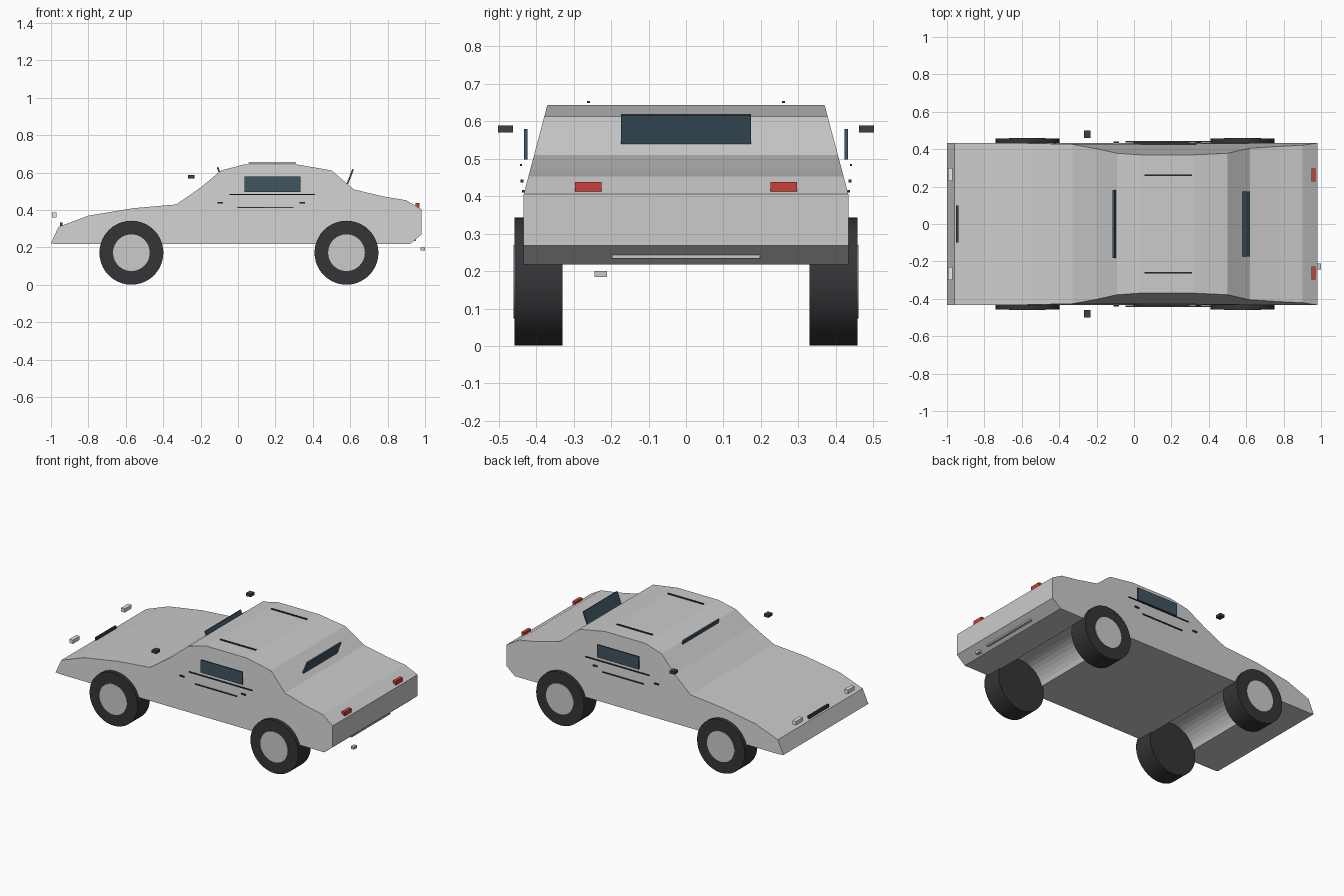
import bpy, bmesh, math

if "Cube" in bpy.data.objects:
    bpy.data.objects.remove(bpy.data.objects["Cube"])

def mat(name, c):
    m = bpy.data.materials.new(name)
    m.diffuse_color = (*c, 1)
    m.use_nodes = True
    m.node_tree.nodes["Principled BSDF"].inputs["Base Color"].default_value = m.diffuse_color
    return m

dark = mat("dark_trim", (0.05, 0.05, 0.055))
rubber = mat("rubber", (0.035, 0.035, 0.04))
glass = mat("glass", (0.05, 0.09, 0.12))
red = mat("red_lens", (0.6, 0.05, 0.04))
cream = mat("cream_lens", (0.85, 0.82, 0.68))
silver = mat("silver", (0.55, 0.56, 0.58))

def box(name, loc, size, m=None, tilt=0):
    bpy.ops.mesh.primitive_cube_add(size=1, location=loc, rotation=(0, tilt, 0))
    o = bpy.context.object
    o.name = name
    o.scale = size
    if m:
        o.data.materials.append(m)
    return o

def wheel_disc(name, r, y0, y1, x, m):
    bpy.ops.mesh.primitive_cylinder_add(vertices=40, radius=r, depth=abs(y1 - y0),
        location=(x, (y0 + y1) / 2, WZ), rotation=(math.pi / 2, 0, 0))
    o = bpy.context.object
    o.name = name
    o.data.materials.append(m)
    bpy.ops.object.shade_smooth_by_angle()

WZ, WHEELS = 0.172, (-0.57, 0.58)

# body: side profile with wheel arches, narrowing towards the roof
profile = [(-1.0, .222), (-.96, .31), (-.80, .37), (-.56, .41), (-.33, .43), (-.20, .52),
           (-.09, .612), (.03, .643), (.32, .643), (.50, .612), (.62, .51), (.78, .472),
           (.90, .452), (.98, .405), (.98, .268), (.92, .218)]
R = 0.163
a0 = math.asin((.218 - WZ) / R)
for wx in reversed(WHEELS):
    for i in range(17):
        a = a0 + (math.pi - 2 * a0) * i / 16
        profile.append((wx + R * math.cos(a), WZ + R * math.sin(a)))
profile.append((-.97, .218))

bm = bmesh.new()
sides = []
for s in (-1, 1):
    sides.append([bm.verts.new((x, s * (.433 - max(0, z - .405) * .265), z)) for x, z in profile])
    bm.faces.new(sides[-1])
n = len(profile)
for i in range(n):
    j = (i + 1) % n
    bm.faces.new((sides[0][i], sides[0][j], sides[1][j], sides[1][i]))
bmesh.ops.recalc_face_normals(bm, faces=bm.faces)
me = bpy.data.meshes.new("body")
bm.to_mesh(me)
bm.free()
bpy.context.collection.objects.link(bpy.data.objects.new("body", me))

for s, side in ((-1, "right"), (1, "left")):
    # wheels
    for wx, end in zip(WHEELS, ("front", "rear")):
        wheel_disc(f"{end}_{side}_tyre", 0.171, s * .329, s * .457, wx, rubber)
        wheel_disc(f"{end}_{side}_hub", 0.098, s * .34, s * .46, wx, silver)
    # lights
    box(f"{side}_headlight", (-.983, s * .265, .374), (.025, .07, .025), cream)
    box(f"{side}_taillight", (.959, s * .261, .425), (.022, .07, .025), red)
    # side window, mirror, roof rail
    box(f"{side}_window", (.185, s * .428, .538), (.298, .009, .082), glass)
    box(f"{side}_mirror", (-.25, s * .481, .579), (.033, .04, .018), dark)
    box(f"{side}_roof_rail", (.183, s * .26, .651), (.255, .009, .006), dark)
    # door trim and handles
    box(f"{side}_upper_trim", (.183, s * .44, .483), (.455, .006, .006), dark)
    box(f"{side}_lower_trim", (.147, s * .434, .413), (.297, .006, .006), dark)
    for hx in (-.095, .344):
        box(f"{side}_door_handle", (hx, s * .437, .44), (.03, .008, .008), dark)

# centre parts
box("windscreen", (-.095, 0, .59), (.009, .362, .084), glass, -.35)
box("rear_window", (.6, 0, .579), (.009, .346, .082), glass, .37)
box("grille", (-.945, 0, .322), (.011, .2, .025), dark)
box("rear_bumper_strip", (.945, 0, .238), (.014, .394, .009))
box("exhaust_pipe", (.988, -.227, .192), (.022, .033, .016), silver)
